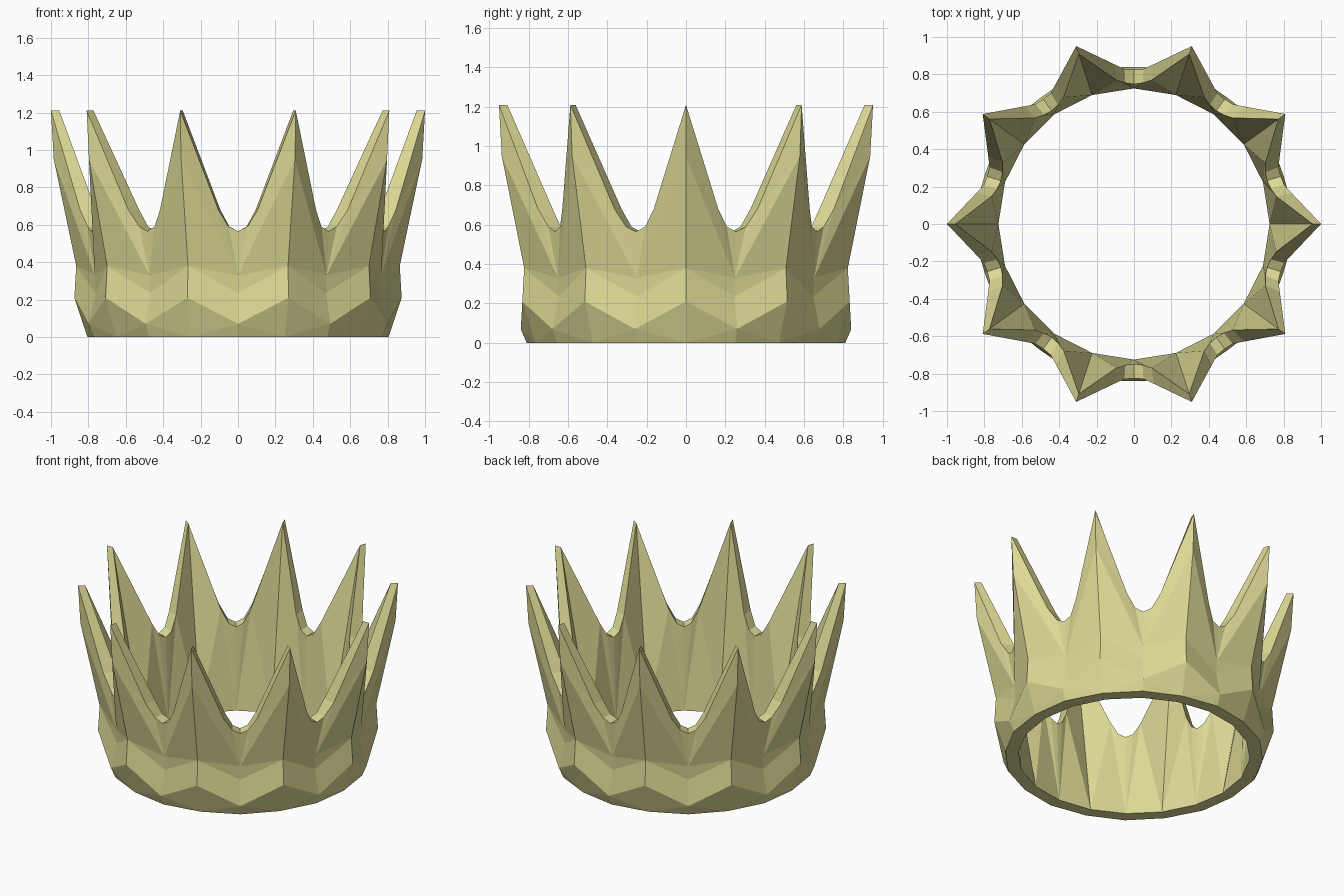
import bpy, bmesh, math

if "Cube" in bpy.data.objects:
    bpy.data.objects.remove(bpy.data.objects["Cube"])

SPIKES = 10
HALF = math.pi / SPIKES  # angle from spike ridge to valley

# One half-spike wedge: (degrees from the ridge, radius, height)
P = {
    # outer ridge of the spike
    'r0': (0, .805, 0), 'r1': (0, .875, .21), 'r2': (0, .865, .38),
    'r3': (0, .985, .95), 'tip': (0, 1.0, 1.21),
    # outer valley between spikes
    'v0': (18, .81, 0), 'v1': (18, .84, .07), 'v2': (18, .80, .235),
    'v3': (18, .805, .33), 'v4': (18, .825, .565),
    # rounded lip
    'a': (11, .86, .68), 'b': (14.5, .83, .59),
    # inner wall
    'ir': (0, .725, 0), 'iv': (18, .725, 0), 'itip': (0, .955, 1.21),
    'ia': (11, .775, .68), 'ib': (14.5, .755, .59), 'i4': (18, .748, .565),
}

FACES = [
    # outer base and raised zigzag band
    'r0 v0 v1', 'r0 v1 r1', 'r1 v1 v2 r2', 'r2 v2 v3',
    # outer spike flank
    'r2 v3 r3', 'r3 v3 a', 'r3 a tip', 'v3 b a', 'v3 v4 b',
    # lip
    'tip a ia itip', 'a b ib ia', 'b v4 i4 ib',
    # inner wall
    'ir itip ia', 'ir ia iv', 'iv ia ib', 'iv ib i4',
    # underside rim
    'r0 ir iv v0',
]

# Repeat the wedge around the axis, mirrored on each side of every ridge
bm = bmesh.new()
for k in range(SPIKES):
    for side in (1, -1):
        verts = {}
        for name, (deg, r, z) in P.items():
            ang = 2 * HALF * k + side * math.radians(deg)
            verts[name] = bm.verts.new((r * math.cos(ang), r * math.sin(ang), z))
        for f in FACES:
            bm.faces.new([verts[n] for n in f.split()])
bmesh.ops.remove_doubles(bm, verts=bm.verts, dist=1e-4)
bmesh.ops.recalc_face_normals(bm, faces=bm.faces)

mesh = bpy.data.meshes.new('crown')
bm.to_mesh(mesh)
bm.free()
crown = bpy.data.objects.new('crown', mesh)
bpy.context.collection.objects.link(crown)

gold = bpy.data.materials.new('gold')
gold.diffuse_color = (.72, .69, .30, 1)
gold.use_nodes = True
gold.node_tree.nodes["Principled BSDF"].inputs["Base Color"].default_value = gold.diffuse_color
mesh.materials.append(gold)
